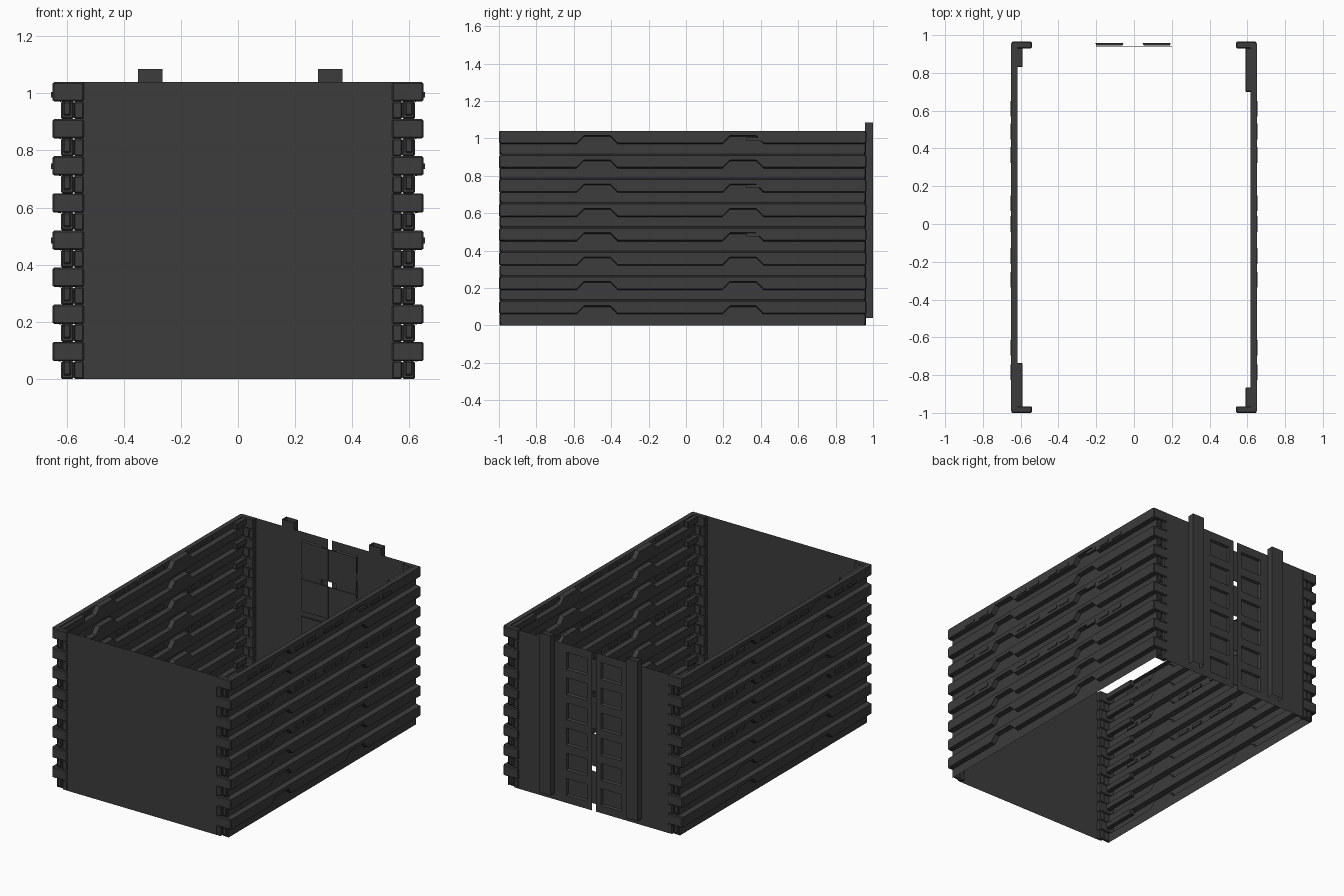
import bpy, bmesh
from mathutils import Matrix, Vector

cube = bpy.data.objects.get("Cube")
if cube:
    bpy.data.objects.remove(cube)

GREY = (0.045, 0.045, 0.045, 1)
mat = bpy.data.materials.new("dark grey plastic")
mat.use_nodes = True
mat.diffuse_color = GREY
mat.node_tree.nodes["Principled BSDF"].inputs["Base Color"].default_value = GREY

ROWS, PITCH = 8, 0.13
TOP = ROWS * PITCH
FRONT, BACK = -1.0, 0.965


def finish(bm, name, bevel=0, mirror=False):
    mesh = bpy.data.meshes.new(name)
    bm.to_mesh(mesh)
    bm.free()
    mesh.materials.append(mat)
    ob = bpy.data.objects.new(name, mesh)
    bpy.context.collection.objects.link(ob)
    if bevel:
        m = ob.modifiers.new("bevel", "BEVEL")
        m.width, m.segments = bevel, 1
    if mirror:
        ob.modifiers.new("mirror", "MIRROR")
    return ob


def box(bm, x, y, z):
    """Box from three (min, max) ranges."""
    lo, hi = Vector(map(min, x, y, z)), None
    lo = Vector((min(x), min(y), min(z)))
    hi = Vector((max(x), max(y), max(z)))
    size = hi - lo
    m = Matrix.Translation((lo + hi) / 2) @ Matrix.Diagonal((*size, 1))
    return bmesh.ops.create_cube(bm, size=1, matrix=m)["verts"]


def sheet(bm, point, us, vs):
    """Grid of quads through point(u, v)."""
    grid = [[bm.verts.new(point(u, v)) for v in vs] for u in us]
    return {(i, j): bm.faces.new((grid[i][j], grid[i + 1][j],
                                  grid[i + 1][j + 1], grid[i][j + 1]))
            for i in range(len(us) - 1) for j in range(len(vs) - 1)}


# Corrugated side walls, with trapezoid steps in each rib
stations = [(FRONT + 0.01, 0)]
for c in (-0.475, 0.305):
    stations += [(c - 0.11, 0), (c - 0.07, 0.04), (c + 0.07, 0.04), (c + 0.11, 0)]
stations.append((BACK - 0.01, 0))
profile = []
for k in range(ROWS):
    z = k * PITCH
    profile += [(0.62, z + 0.008, 0), (0.62, z + 0.06, 1),
                (0.65, z + 0.066, 1), (0.65, z + PITCH, 0)]
profile = [(0.62, 0, 0)] + profile + [(0.618, TOP, 0)]
bm = bmesh.new()
sheet(bm, lambda s, p: (p[0], s[0], p[1] + p[2] * s[1]), stations, profile)
finish(bm, "side_walls", mirror=True)

# Corner returns: full blocks at the ribs, stepped recesses between
bm = bmesh.new()
for end, d in ((FRONT, 1), (BACK, -1)):
    for k in range(ROWS):
        z = k * PITCH
        groove, rib = (z, z + 0.062), (z + 0.062, z + PITCH)
        box(bm, (0.54, 0.649), (end, end + d * 0.035), rib)
        box(bm, (0.54, 0.575), (end + d * 0.002, end + d * 0.033), groove)
        box(bm, (0.575, 0.62), (end + d * 0.014, end + d * 0.03), groove)
        box(bm, (0.585, 0.612), (end + d * 0.004, end + d * 0.015),
            (z + 0.012, z + 0.062))
finish(bm, "corner_returns", bevel=0.005, mirror=True)

# Inner rails running in from the corners
bm = bmesh.new()
for sx in (-1, 1):
    for end, d in ((FRONT, 1), (BACK, -1)):
        length = 0.265 if sx * d < 0 else 0.135
        for k in range(ROWS):
            z = k * PITCH
            box(bm, (sx * 0.59, sx * 0.622), (end + d * 0.03, end + d * length),
                (z + 0.085, z + 0.125))
finish(bm, "inner_rails", bevel=0.004)

# Small latch strips on three of the ribs
bm = bmesh.new()
for z in (0.485, 0.745, 0.995):
    for y in (-0.785, -0.655, -0.295, -0.17, 0, 0.11, 0.365, 0.49, 0.61):
        box(bm, (0.64, 0.655), (y - 0.042, y + 0.042), (z - 0.01, z + 0.01))
finish(bm, "latch_strips", mirror=True)

# Flat front panel
bm = bmesh.new()
sheet(bm, lambda x, z: (x, FRONT + 0.006, z), (-0.545, 0.545), (0, TOP))
finish(bm, "front_panel")

# Back doors, each with a column of recessed panels
for name, xs in (("back_door_right", (-0.545, -0.205, -0.055, -0.02)),
                 ("back_door_left", (0.01, 0.045, 0.195, 0.545))):
    col = 1
    zs = [0]
    for k in range(6):
        zs += [0.05 + k * 0.165, 0.16 + k * 0.165]
    zs.append(TOP)
    bm = bmesh.new()
    # columns run toward -x so the faces look outward
    faces = sheet(bm, lambda x, z: (x, BACK - 0.006, z), xs[::-1], zs)
    pressed = [f for f in faces.values()
               if 0.03 < abs(f.calc_center_median().x) < 0.2
               and 0.1 < f.calc_area() / 0.15 < 0.9
               and round((f.calc_center_median().z - 0.105) / 0.165, 3) % 1 == 0]
    bm.normal_update()
    bmesh.ops.inset_individual(bm, faces=pressed, thickness=0.008, depth=-0.014)
    finish(bm, name)

# Inner backing plates behind the doors
bm = bmesh.new()
for k in range(4):
    for x in ((-0.2, -0.005), (-0.003, 0.2)):
        z = 0.04 + k * 0.245
        box(bm, x, (BACK - 0.026, BACK - 0.022), (z, z + 0.21))
finish(bm, "door_backing_plates")

# Open upright posts on the back
for name, x in (("back_post_right", -0.307), ("back_post_left", 0.323)):
    bm = bmesh.new()
    box(bm, (x - 0.043, x + 0.043), (BACK - 0.008, 1.0), (0.04, 1.085))
    bm.normal_update()
    caps = [f for f in bm.faces if abs(f.normal.z) > 0.9]
    bmesh.ops.delete(bm, geom=caps, context="FACES")
    finish(bm, name)
